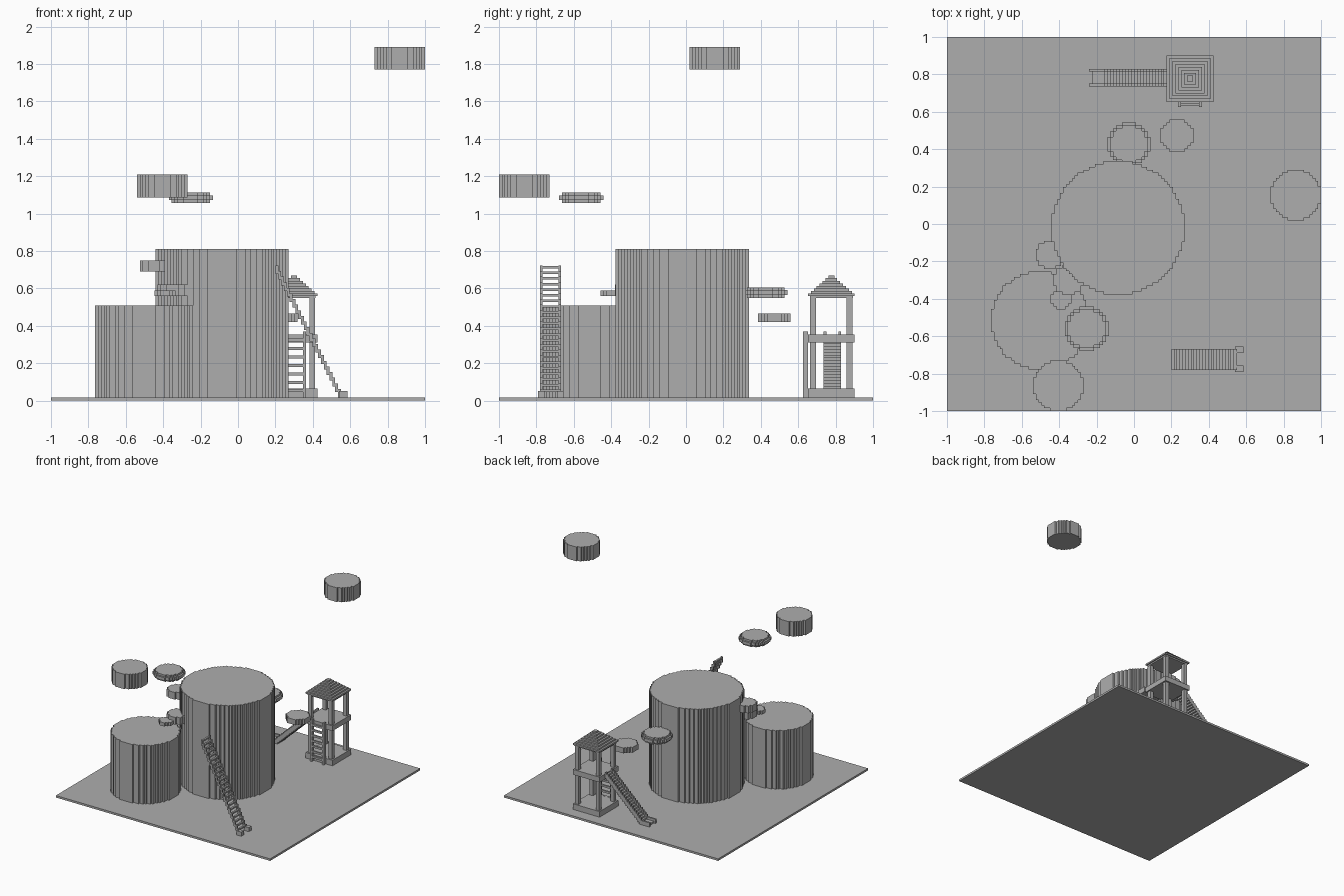
import bpy
import bmesh
from math import sqrt
from mathutils import Vector

cube = bpy.data.objects.get("Cube")
if cube:
    bpy.data.objects.remove(cube, do_unlink=True)

grey = bpy.data.materials.new("stone_grey")
grey.use_nodes = True
grey.diffuse_color = (0.42, 0.42, 0.42, 1)
grey.node_tree.nodes["Principled BSDF"].inputs["Base Color"].default_value = grey.diffuse_color

UNIT = 0.0154    # edge of one building block
GROUND = 0.017


def finish(name, bm):
    bmesh.ops.recalc_face_normals(bm, faces=bm.faces)
    mesh = bpy.data.meshes.new(name)
    bm.to_mesh(mesh)
    bm.free()
    mesh.materials.append(grey)
    obj = bpy.data.objects.new(name, mesh)
    bpy.context.collection.objects.link(obj)
    return obj


def add_box(bm, x, y, z):
    """Add a box from (min, max) pairs on each axis."""
    verts = bmesh.ops.create_cube(bm, size=1)["verts"]
    for v in verts:
        v.co = Vector([lo + (hi - lo) * (c + 0.5) for c, (lo, hi) in zip(v.co, (x, y, z))])


def add_disc(bm, cx, cy, r, z0, z1):
    """Add a round slab whose rim is stepped like stacked blocks."""
    n = round(2 * r / UNIT)
    cell = 2 * r / n
    side = []
    for j in range(n):
        row = j + 0.5 - n / 2
        half = round(sqrt(n * n / 4 - row * row) - n / 2) + n / 2
        if side and side[-1][0] == half:
            side.pop()
        else:
            side.append((half, j - n / 2))
        side.append((half, j + 1 - n / 2))
    outline = side + [(-x, y) for x, y in reversed(side)]
    verts = [bm.verts.new((cx + x * cell, cy + y * cell, z0)) for x, y in outline]
    face = bm.faces.new(verts)
    top = bmesh.ops.extrude_face_region(bm, geom=[face], use_keep_orig=True)["geom"]
    for v in top:
        if isinstance(v, bmesh.types.BMVert):
            v.co.z = z1


def disc(name, cx, cy, r, z0, z1, rim=0):
    bm = bmesh.new()
    add_disc(bm, cx, cy, r - rim, z0, z1)
    if rim:
        add_disc(bm, cx, cy, r, z0 + rim, z1 - rim)
    return finish(name, bm)


# Ground plate
bm = bmesh.new()
add_box(bm, (-1, 1), (-1, 1), (0, GROUND))
finish("ground_plate", bm)

# Columns, ledges and floating platforms
disc("tall_column", -0.085, -0.02, 0.356, GROUND, 0.812)
disc("short_column", -0.502, -0.515, 0.262, GROUND, 0.51)
disc("high_platform", 0.865, 0.155, 0.135, 1.77, 1.89)
disc("front_platform", -0.405, -0.865, 0.135, 1.085, 1.21)
disc("rounded_platform", -0.252, -0.56, 0.118, 1.057, 1.113, UNIT)
disc("rounded_ledge", -0.027, 0.427, 0.115, 0.55, 0.606, UNIT)
disc("tower_stepping_stone", 0.23, 0.472, 0.088, 0.42, 0.465)
disc("upper_ledge", -0.45, -0.165, 0.075, 0.69, 0.75)
disc("middle_ledge", -0.35, -0.3, 0.08, 0.56, 0.62)
disc("lower_ledge", -0.39, -0.4, 0.056, 0.56, 0.59)

# Leaning ladder with stepped rails
bm = bmesh.new()
lo, hi = -0.78, -0.668
steps = 23
dx, dz = 0.35 / steps, 0.69 / steps
for i in range(steps):
    x = 0.55 - dx * (i + 1)
    z = GROUND + dz * i
    for y in (lo, hi - 0.013):
        add_box(bm, (x, x + dx), (y, y + 0.013), (z, z + dz + 0.016))
    add_box(bm, (x, x + dx), (lo, hi), (z + dz, z + dz + 0.013))
for y in (lo - 0.012, hi - 0.023):
    add_box(bm, (0.54, 0.585), (y, y + 0.035), (GROUND, 0.052))
finish("leaning_ladder", bm)

# Lookout tower
TX, TY = 0.3, 0.777


def square(bm, half, z0, z1):
    add_box(bm, (TX - half, TX + half), (TY - half, TY + half), (z0, z1))


bm = bmesh.new()
square(bm, 0.125, GROUND, 0.064)
finish("tower_base", bm)
bm = bmesh.new()
square(bm, 0.125, 0.31, 0.354)
finish("tower_floor", bm)

bm = bmesh.new()
for sx in (-1, 1):
    for sy in (-1, 1):
        x, y = TX + sx * 0.097, TY + sy * 0.097
        add_box(bm, (x - 0.016, x + 0.016), (y - 0.016, y + 0.016), (0.06, 0.56))
finish("tower_posts", bm)

bm = bmesh.new()
square(bm, 0.115, 0.548, 0.56)
for i in range(8):
    square(bm, 0.125 - i * 0.0156, 0.56 + i * 0.0135, 0.56 + (i + 1) * 0.0135)
finish("tower_roof", bm)

# Upright ladder on the front of the tower
bm = bmesh.new()
for x in (0.235, 0.347):
    add_box(bm, (x, x + 0.016), (0.625, 0.652), (GROUND, 0.37))
for i in range(7):
    z = 0.045 + i * 0.045
    add_box(bm, (0.235, 0.363), (0.63, 0.645), (z, z + 0.016))
finish("tower_ladder", bm)

# Stepped slide with raised sides and a flat run-out
bm = bmesh.new()
lo, hi = 0.735, 0.83
sides = ((lo, lo + 0.015), (hi - 0.015, hi))
steps = 21
dx, dz = 0.335 / steps, 0.315 / steps
for i in range(steps):
    x = -0.16 + dx * i
    z = GROUND + dz * i
    add_box(bm, (x, x + dx), (lo, hi), (z, z + 0.03))
    for y in sides:
        add_box(bm, (x, x + dx), y, (z, z + 0.052))
add_box(bm, (-0.225, -0.16), (lo, hi), (GROUND, 0.032))
for y in sides:
    add_box(bm, (-0.24, -0.16), y, (GROUND, 0.052))
finish("slide", bm)
